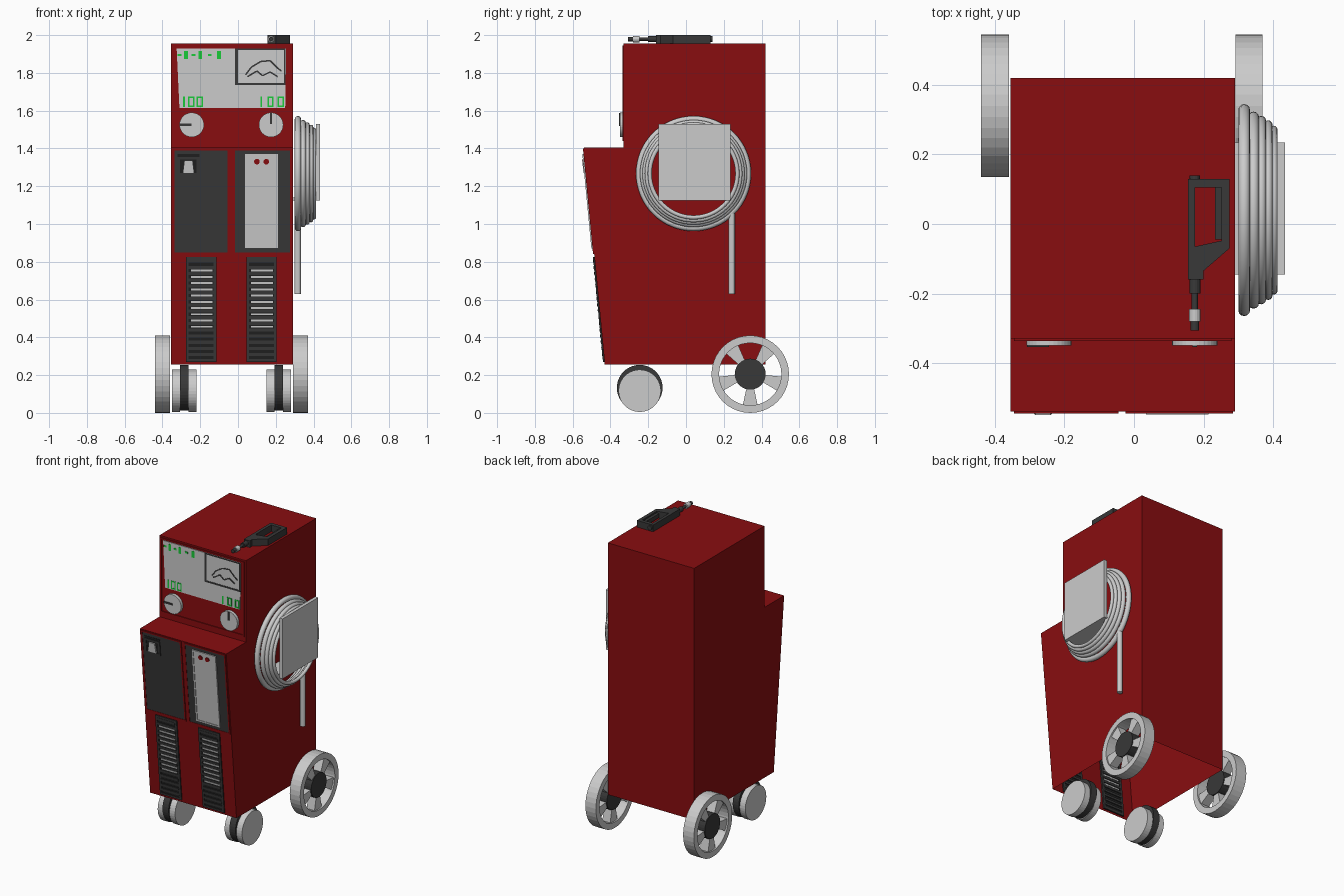
import bpy, bmesh, math
from mathutils import Vector, Matrix

if "Cube" in bpy.data.objects:
    bpy.data.objects.remove(bpy.data.objects["Cube"])


def material(name, r, g, b):
    m = bpy.data.materials.new(name)
    m.use_nodes = True
    m.diffuse_color = (r, g, b, 1)
    m.node_tree.nodes["Principled BSDF"].inputs["Base Color"].default_value = (r, g, b, 1)
    return m


RED = material("cabinet red", 0.25, 0.004, 0.005)
GREY = material("light grey", 0.6, 0.6, 0.6)
DARK = material("charcoal", 0.04, 0.04, 0.04)
BLACK = material("vent black", 0.015, 0.015, 0.015)
GREEN = material("display green", 0.01, 0.6, 0.04)

PLACE = {"x": lambda p, d: (d, p[0], p[1]),
         "y": lambda p, d: (p[0], d, p[1]),
         "z": lambda p, d: (p[0], p[1], d)}


def finish(name, bm, mat):
    bmesh.ops.recalc_face_normals(bm, faces=bm.faces)
    me = bpy.data.meshes.new(name)
    bm.to_mesh(me)
    bm.free()
    me.materials.append(mat)
    ob = bpy.data.objects.new(name, me)
    bpy.context.collection.objects.link(ob)
    return ob


def prism(name, polys, axis, a, b, mat, warp=None, open_below=None):
    """Extrude flat outlines along an axis, from a to b."""
    bm = bmesh.new()
    for pts in polys:
        ends = [[bm.verts.new(PLACE[axis](p, d)) for p in pts] for d in (a, b)]
        for e in ends:
            bm.faces.new(e)
        for i in range(len(pts)):
            j = (i + 1) % len(pts)
            bm.faces.new((ends[0][i], ends[0][j], ends[1][j], ends[1][i]))
    if open_below:
        low = [f for f in bm.faces if f.calc_center_median().z < open_below]
        bmesh.ops.delete(bm, geom=low, context="FACES_ONLY")
    if warp:
        for v in bm.verts:
            v.co.y += warp(v.co.z)
    return finish(name, bm, mat)


def rect(x0, x1, y0, y1):
    return [(x0, y0), (x1, y0), (x1, y1), (x0, y1)]


def disc(x, y, r, n=32):
    return [(x + r * math.cos(math.tau * i / n), y + r * math.sin(math.tau * i / n)) for i in range(n)]


def frame(x0, x1, y0, y1, w):
    return [rect(x0, x0 + w, y0, y1), rect(x1 - w, x1, y0, y1),
            rect(x0 + w, x1 - w, y0, y0 + w), rect(x0 + w, x1 - w, y1 - w, y1)]


def stroke(pts, w):
    out = []
    for p, q in zip(pts, pts[1:]):
        p, q = Vector(p), Vector(q)
        n = (q - p).orthogonal().normalized() * w / 2
        out.append([p + n, q + n, q - n, p - n])
    return out


def lower(z):
    return -0.43 - 0.11 * (z - 0.255) / 1.15


def upper(z):
    return -0.33


def on_lower(name, polys, out, mat, inside=0.002):
    return prism(name, polys, "y", -out, inside, mat, lower)


def on_upper(name, polys, out, mat):
    return prism(name, polys, "y", -out, 0.002, mat, upper)


# Cabinet shell, open underneath
prism("cabinet", [[(-0.43, 0.255), (-0.54, 1.405), (-0.33, 1.405), (-0.33, 1.955),
                   (0.42, 1.955), (0.42, 0.255)]], "x", -0.355, 0.29, RED, open_below=0.3)

# Display panel
on_upper("panel_trim", frame(-0.345, 0.28, 1.44, 1.945, 0.01), 0.006, RED)
on_upper("screen", [[(-0.31, 1.615), (0.25, 1.615), (0.255, 1.93), (-0.325, 1.93)]], 0.005, GREY)
on_upper("picture_border", [rect(-0.015, 0.0, 1.735, 1.93), rect(0.0, 0.252, 1.735, 1.746),
                            rect(0.243, 0.252, 1.746, 1.93), rect(0.0, 0.243, 1.922, 1.93)], 0.007, DARK)
on_upper("picture_lines",
         stroke([(0.04, 1.79), (0.07, 1.83), (0.12, 1.86), (0.17, 1.865), (0.21, 1.825), (0.23, 1.81)], 0.008)
         + stroke([(0.05, 1.78), (0.1, 1.81), (0.13, 1.785), (0.17, 1.805), (0.21, 1.78)], 0.008), 0.007, DARK)
marks = []
for x in (-0.265, -0.22, 0.155, 0.21):
    marks += frame(x, x + 0.034, 1.62, 1.675, 0.008)
for x in (-0.29, 0.118):
    marks.append(rect(x, x + 0.009, 1.62, 1.675))
for i, x in enumerate((-0.32, -0.285, -0.245, -0.21, -0.16, -0.11)):
    h = 0.022 if i % 2 else 0.006
    marks.append(rect(x, x + 0.02, 1.895 - h, 1.895 + h))
on_upper("display_marks", marks, 0.007, GREEN)

# Knobs with pointers
for side, x in (("right", -0.245), ("left", 0.175)):
    on_upper(side + "_knob", [disc(x, 1.525, 0.065)], 0.02, GREY)
on_upper("right_pointer", [rect(-0.308, -0.245, 1.519, 1.531)], 0.024, DARK)
on_upper("left_pointer", [rect(0.169, 0.181, 1.53, 1.588)], 0.024, DARK)

# Lower front doors
on_lower("door_trim", frame(-0.345, -0.045, 0.84, 1.4, 0.01) + frame(-0.025, 0.285, 0.84, 1.4, 0.01), 0.006, RED)
on_lower("right_door", [rect(-0.335, -0.055, 0.85, 1.39)], 0.004, DARK)
on_lower("switch_recess", [rect(-0.32, -0.205, 1.255, 1.37)], 0.006, BLACK)
on_lower("switch_surround", frame(-0.32, -0.205, 1.255, 1.355, 0.014), 0.01, DARK)
on_lower("switch", [[(-0.292, 1.27), (-0.232, 1.27), (-0.24, 1.335), (-0.284, 1.335)]], 0.016, GREY)
on_lower("left_door", [rect(-0.015, 0.275, 0.85, 1.39)], 0.004, DARK)
on_lower("left_door_plate", [rect(0.035, 0.215, 0.87, 1.37)], 0.008, GREY)
on_lower("plate_edge", frame(0.035, 0.215, 0.87, 1.37, 0.012), 0.012, GREY)
on_lower("indicator_lamps", [disc(x, 1.33, 0.015, 16) for x in (0.1, 0.15)], 0.014, RED)

# Louvred vents, visible on both sides of the front sheet
for side, x in (("right", -0.275), ("left", 0.045)):
    on_lower(side + "_vent", [rect(x, x + 0.16, 0.27, 0.825)], 0.004, BLACK, 0.006)
    on_lower(side + "_vent_frame", frame(x, x + 0.16, 0.27, 0.825, 0.014), 0.008, DARK, 0.01)
    rows = [0.3 + 0.033 * i for i in range(16)]
    slats = [rect(x + 0.014, x + 0.146, z, z + 0.016) for z in rows]
    on_lower(side + "_vent_slats", slats, 0.01, DARK, 0.012)
    glints = [rect(x + 0.025, x + 0.14, z + 0.019, z + 0.029) for z in rows if 0.42 < z < 0.74]
    on_lower(side + "_vent_bars", glints, 0.007, GREY, 0.01)


# Rear wheels: spun rim, wedge spokes, hub
def rear_wheel(side, x0, x1):
    y, z, steps = 0.34, 0.205, 40
    bm = bmesh.new()
    loop = [bm.verts.new((x, y, z + r)) for x, r in ((x0, 0.165), (x1, 0.165), (x1, 0.205), (x0, 0.205))]
    edges = [bm.edges.new((loop[i], loop[(i + 1) % 4])) for i in range(4)]
    bmesh.ops.spin(bm, geom=loop + edges, cent=(0, y, z), axis=(1, 0, 0), angle=math.tau, steps=steps)
    bmesh.ops.remove_doubles(bm, verts=bm.verts, dist=0.0005)
    finish(side + "_rear_rim", bm, GREY)
    spokes = []
    for k in range(5):
        mid = math.radians(126 + 72 * k)
        ring = [(r, mid + math.radians(t)) for r, t in
                ((0.07, -15), (0.168, -13.5), (0.168, 0), (0.168, 13.5), (0.07, 15))]
        spokes.append([(y + r * math.cos(t), z + r * math.sin(t)) for r, t in ring])
    prism(side + "_rear_spokes", spokes, "x", x0 + 0.01, x1 - 0.01, GREY)
    prism(side + "_rear_hub", [disc(y, z, 0.082)], "x", x0 + 0.004, x1 - 0.004, DARK)


rear_wheel("right", -0.44, -0.36)
rear_wheel("left", 0.292, 0.37)

# Twin front casters around a dark core
for side, x in (("right", -0.35), ("left", 0.15)):
    for part, a, b in (("outer", 0, 0.042), ("inner", 0.088, 0.13)):
        prism(side + "_caster_" + part, [disc(-0.245, 0.117, 0.112, 40)], "x", x + a, x + b, GREY)
    prism(side + "_caster_core", [disc(-0.245, 0.133, 0.121, 40)], "x", x + 0.042, x + 0.088, DARK)

# Coiled hose on its bracket
for i, (x, r) in enumerate(((0.317, 0.288), (0.344, 0.268), (0.366, 0.257), (0.386, 0.246), (0.402, 0.232))):
    minor = 0.017 - 0.0015 * i
    bpy.ops.mesh.primitive_torus_add(location=(x, 0.04, 1.267), rotation=(0, math.pi / 2, 0),
                                     major_radius=r, minor_radius=minor,
                                     major_segments=64, minor_segments=12)
    coil = bpy.context.object
    coil.name = "hose_coil_%d" % (i + 1)
    coil.data.materials.append(GREY)
    bpy.ops.object.shade_smooth()
prism("hose_end", [disc(0.316, 0.242, 0.017, 16)], "z", 0.63, 1.07, GREY)
prism("bracket_plate", [rect(-0.145, 0.235, 1.125, 1.53)], "x", 0.412, 0.435, GREY)
prism("bracket_shelf", [rect(-0.145, 0.235, 1.125, 1.14)], "x", 0.288, 0.412, GREY)

# Torch lying on the lid
prism("torch_handle", [rect(0.155, 0.175, -0.16, 0.13), rect(0.175, 0.275, 0.105, 0.13),
                       rect(0.252, 0.275, -0.07, 0.105),
                       [(0.175, -0.16), (0.2, -0.16), (0.2, -0.135), (0.275, -0.07),
                        (0.252, -0.048), (0.175, -0.065)]], "z", 1.955, 2.0, DARK)
prism("torch_trigger", [rect(0.233, 0.252, -0.045, 0.105)], "z", 1.962, 1.99, DARK)
for name, r, a, b, mat in (("torch_tail", 0.015, 0.13, 0.14, DARK), ("torch_collar", 0.016, -0.2, -0.16, DARK),
                           ("torch_neck", 0.009, -0.25, -0.2, DARK), ("torch_nozzle", 0.017, -0.28, -0.245, GREY),
                           ("torch_tip", 0.012, -0.306, -0.28, DARK)):
    prism(name, [disc(0.175, 1.979, r, 16)], "y", a, b, mat)
